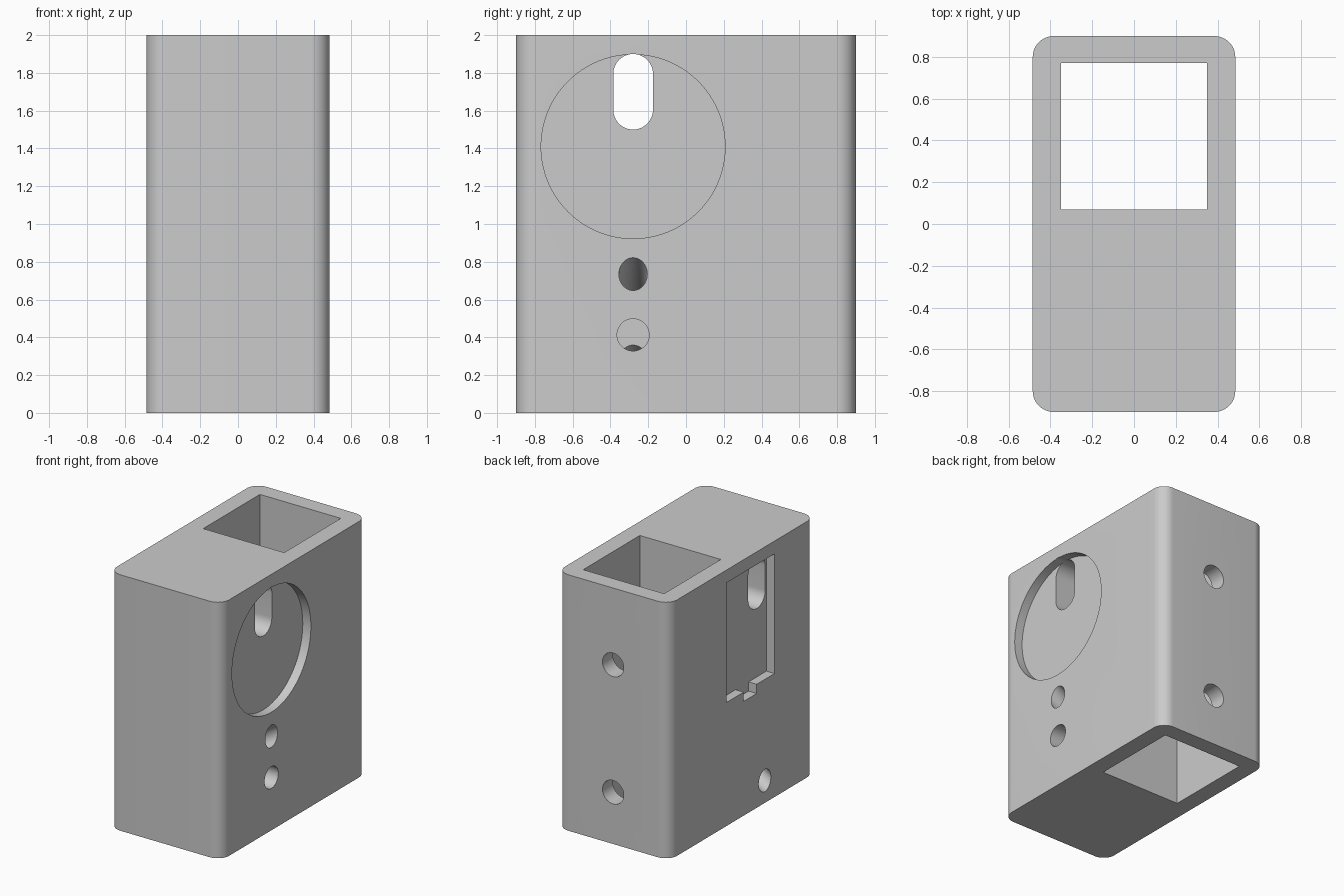
import bpy, bmesh, math
from mathutils import Matrix, Vector

default = bpy.data.objects.get("Cube")
if default:
    bpy.data.objects.remove(default, do_unlink=True)

grey = bpy.data.materials.new("Plain grey")
grey.use_nodes = True
grey.diffuse_color = (0.6, 0.6, 0.6, 1)
grey.node_tree.nodes["Principled BSDF"].inputs["Base Color"].default_value = (0.6, 0.6, 0.6, 1)


def make_object(name, bm):
    bmesh.ops.recalc_face_normals(bm, faces=bm.faces)
    mesh = bpy.data.meshes.new(name)
    bm.to_mesh(mesh)
    bm.free()
    mesh.materials.append(grey)
    obj = bpy.data.objects.new(name, mesh)
    bpy.context.collection.objects.link(obj)
    return obj


def box(name, low, high):
    bm = bmesh.new()
    low, high = Vector(low), Vector(high)
    size = high - low
    place = Matrix.Translation((low + high) / 2) @ Matrix.Diagonal((*size, 1))
    bmesh.ops.create_cube(bm, size=1, matrix=place)
    return make_object(name, bm)


def rod(name, start, end, radius, sides=64):
    bm = bmesh.new()
    start, end = Vector(start), Vector(end)
    axis = end - start
    turn = axis.to_track_quat("Z", "Y").to_matrix().to_4x4()
    bmesh.ops.create_cone(bm, cap_ends=True, segments=sides, radius1=radius,
                          radius2=radius, depth=axis.length,
                          matrix=Matrix.Translation((start + end) / 2) @ turn)
    return make_object(name, bm)


def slot(name, y, low, high, radius, reach):
    # Upright slot with round ends, running along x
    bm = bmesh.new()
    ring = []
    for centre, offset in ((high - radius, 0), (low + radius, math.pi)):
        for i in range(25):
            a = offset + math.pi * i / 24
            ring.append(bm.verts.new((-reach, y + radius * math.cos(a),
                                      centre + radius * math.sin(a))))
    face = bm.faces.new(ring)
    out = bmesh.ops.extrude_face_region(bm, geom=[face])
    moved = [v for v in out["geom"] if isinstance(v, bmesh.types.BMVert)]
    bmesh.ops.translate(bm, verts=moved, vec=(2 * reach, 0, 0))
    return make_object(name, bm)


# Main block with rounded upright edges
WIDE, DEEP = 0.485, 0.9
block = box("housing_block", (-WIDE, -DEEP, 0), (WIDE, DEEP, 2))
bm = bmesh.new()
bm.from_mesh(block.data)
upright = [e for e in bm.edges if abs(e.verts[0].co.z - e.verts[1].co.z) > 1]
bmesh.ops.bevel(bm, geom=upright, offset=0.1, segments=12, profile=0.5, affect="EDGES")
bm.to_mesh(block.data)
bm.free()

MID = -0.28           # line of the side openings
RECESS = WIDE - 0.07  # floor of both side recesses
slope = math.tan(math.radians(30))

cutters = [
    # Square shaft through the block
    box("shaft_cutter", (-0.35, 0.07, -0.1), (0.35, 0.77, 2.1)),
    # Round recess on the left side
    rod("round_recess_cutter", (RECESS, MID, 1.41), (0.6, MID, 1.41), 0.487, 128),
    # Stepped recess on the right side
    box("panel_recess_cutter", (-0.6, -0.4, 0.965), (-RECESS, 0.19, 1.9)),
    box("panel_notch_cutter", (-0.6, -0.18, 0.893), (-RECESS, -0.02, 1.0)),
    # Slot joining both recesses
    slot("slot_cutter", MID, 1.5, 1.9, 0.105, 0.6),
    # Sloping channel and level blind hole
    rod("channel_cutter", (0.8, MID, 0.735 + (0.8 - WIDE) * slope),
        (-0.8, MID, 0.735 - (0.8 + WIDE) * slope), 0.075),
    rod("blind_hole_cutter", (0.6, MID, 0.413), (-0.316, MID, 0.413), 0.085),
]
# Screw holes from the back into the shaft
for z in (0.405, 1.4):
    cutters.append(rod("screw_hole_cutter", (0, 1, z), (0, 0.6, z), 0.092))

for cutter in cutters:
    cutter.hide_render = True
    cutter.hide_viewport = True
    cutter.display_type = "WIRE"
    cut = block.modifiers.new(cutter.name, "BOOLEAN")
    cut.operation = "DIFFERENCE"
    cut.solver = "EXACT"
    cut.object = cutter

# Bake the cuts, then smooth the round walls
bpy.context.view_layer.update()
graph = bpy.context.evaluated_depsgraph_get()
block.data = bpy.data.meshes.new_from_object(block.evaluated_get(graph))
block.modifiers.clear()
for cutter in cutters:
    bpy.data.objects.remove(cutter, do_unlink=True)
bpy.ops.object.select_all(action="DESELECT")
block.select_set(True)
bpy.context.view_layer.objects.active = block
bpy.ops.object.shade_smooth_by_angle(angle=math.radians(30))
